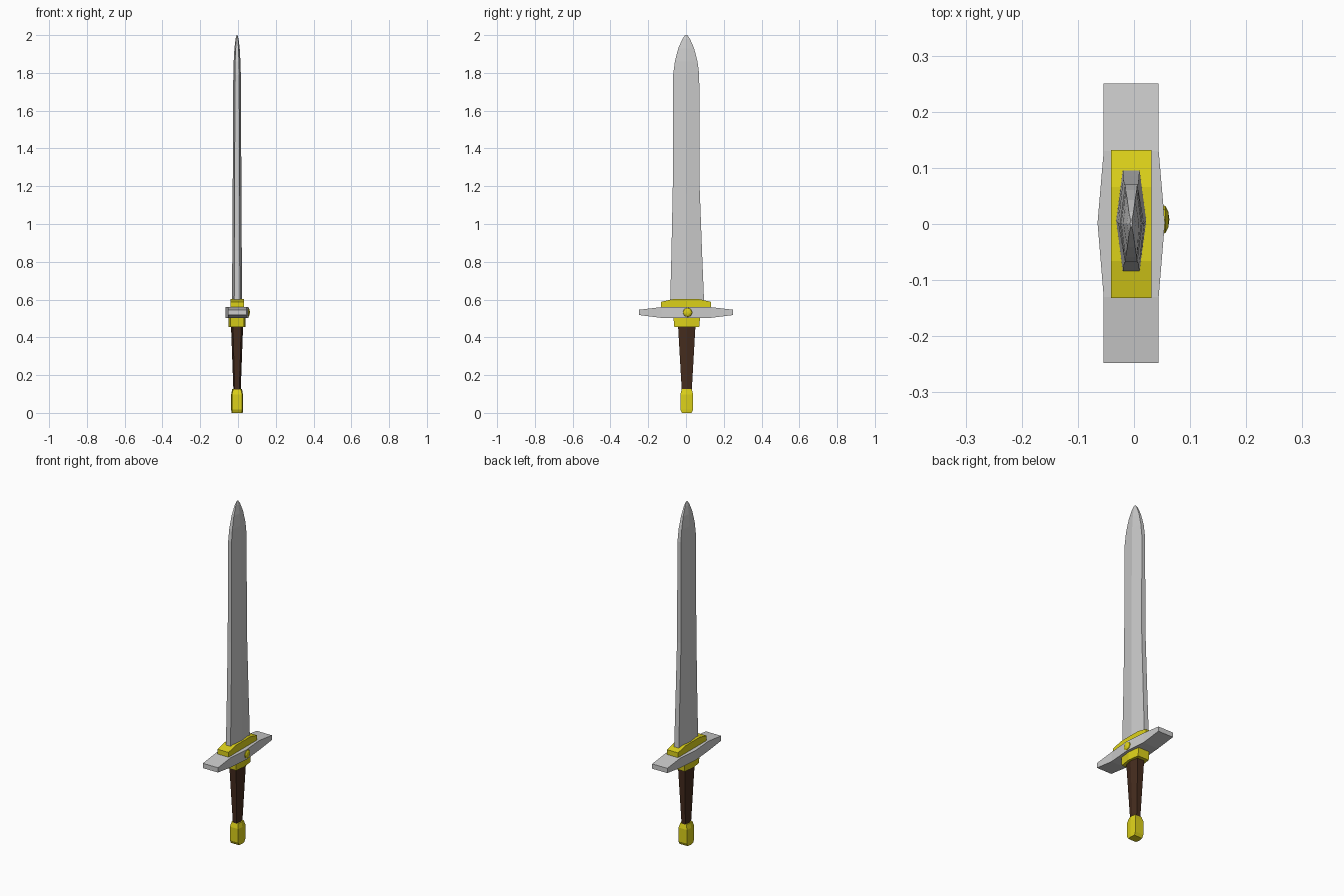
import bpy, bmesh
from mathutils import Vector

if "Cube" in bpy.data.objects:
    bpy.data.objects.remove(bpy.data.objects["Cube"])

CX, CY = -0.005, 0.004


def material(name, rgb):
    m = bpy.data.materials.new(name)
    m.diffuse_color = (*rgb, 1)
    m.use_nodes = True
    m.node_tree.nodes["Principled BSDF"].inputs["Base Color"].default_value = m.diffuse_color
    return m


gold = material("gold", (0.72, 0.64, 0.01))
leather = material("dark_leather", (0.06, 0.025, 0.013))


def loft(name, rings, mat=None):
    """Skin a list of equal-length point rings and cap both ends."""
    bm = bmesh.new()
    loops = [[bm.verts.new(Vector(p)) for p in ring] for ring in rings]
    n = len(loops[0])
    for a, b in zip(loops, loops[1:]):
        for i in range(n):
            j = (i + 1) % n
            bm.faces.new((a[i], a[j], b[j], b[i]))
    bm.faces.new(loops[0][::-1])
    bm.faces.new(loops[-1])
    bmesh.ops.recalc_face_normals(bm, faces=bm.faces)
    mesh = bpy.data.meshes.new(name)
    bm.to_mesh(mesh)
    bm.free()
    ob = bpy.data.objects.new(name, mesh)
    bpy.context.collection.objects.link(ob)
    if mat:
        mesh.materials.append(mat)
    return ob


def hexagon(z, ridge, edge, hy, cy=CY):
    """Flat six-sided section: ridge in the middle, blunt edges at both sides."""
    return [(CX + ridge, cy, z), (CX + edge, cy + hy, z), (CX - edge, cy + hy, z),
            (CX - ridge, cy, z), (CX - edge, cy - hy, z), (CX + edge, cy - hy, z)]


def slab(y, hx, z0, z1):
    """Rectangular section across the sword at the given y."""
    return [(CX - hx, y, z0), (CX + hx, y, z0), (CX + hx, y, z1), (CX - hx, y, z1)]


# Blade
loft("blade", [hexagon(z, r, e, hy, cy) for z, r, e, hy, cy in [
    (0.58, 0.027, 0.015, 0.090, 0.006), (0.85, 0.025, 0.014, 0.081, 0.004),
    (1.20, 0.023, 0.013, 0.071, 0.001), (1.79, 0.020, 0.011, 0.069, 0.001),
    (1.86, 0.018, 0.010, 0.060, 0.001), (1.93, 0.014, 0.007, 0.042, 0.001),
    (1.98, 0.008, 0.004, 0.020, 0.001), (2.00, 0.002, 0.001, 0.006, 0.001)]])

# Cross guard
loft("cross_guard", [slab(*s) for s in [
    (-0.248, 0.049, 0.518, 0.546), (-0.13, 0.049, 0.503, 0.56),
    (0.002, 0.060, 0.503, 0.56),
    (0.13, 0.049, 0.503, 0.56), (0.25, 0.049, 0.518, 0.546)]])

# Gold collar above the guard
loft("upper_collar", [slab(*s) for s in [
    (-0.132, 0.036, 0.55, 0.588), (-0.066, 0.036, 0.55, 0.603),
    (0.066, 0.036, 0.55, 0.603), (0.132, 0.036, 0.55, 0.588)]], gold)

# Gold collar below the guard
loft("lower_collar", [hexagon(0.455, 0.045, 0.036, 0.066),
                      hexagon(0.51, 0.045, 0.036, 0.071)], gold)

# Grip
loft("grip", [hexagon(0.11, 0.019, 0.012, 0.026),
              hexagon(0.46, 0.032, 0.022, 0.046)], leather)

# Pommel
loft("pommel", [hexagon(0.0, 0.030, 0.026, 0.025), hexagon(0.018, 0.031, 0.027, 0.034),
                hexagon(0.098, 0.031, 0.027, 0.034), hexagon(0.126, 0.026, 0.020, 0.026)], gold)

# Round stud on one face of the guard
bpy.ops.mesh.primitive_uv_sphere_add(segments=8, ring_count=6, radius=1,
                                     location=(0.050, 0.008, 0.532),
                                     rotation=(0, 1.5707963, 0))
stud = bpy.context.object
stud.name = "guard_stud"
stud.scale = (0.027, 0.027, 0.013)
stud.data.materials.append(gold)
